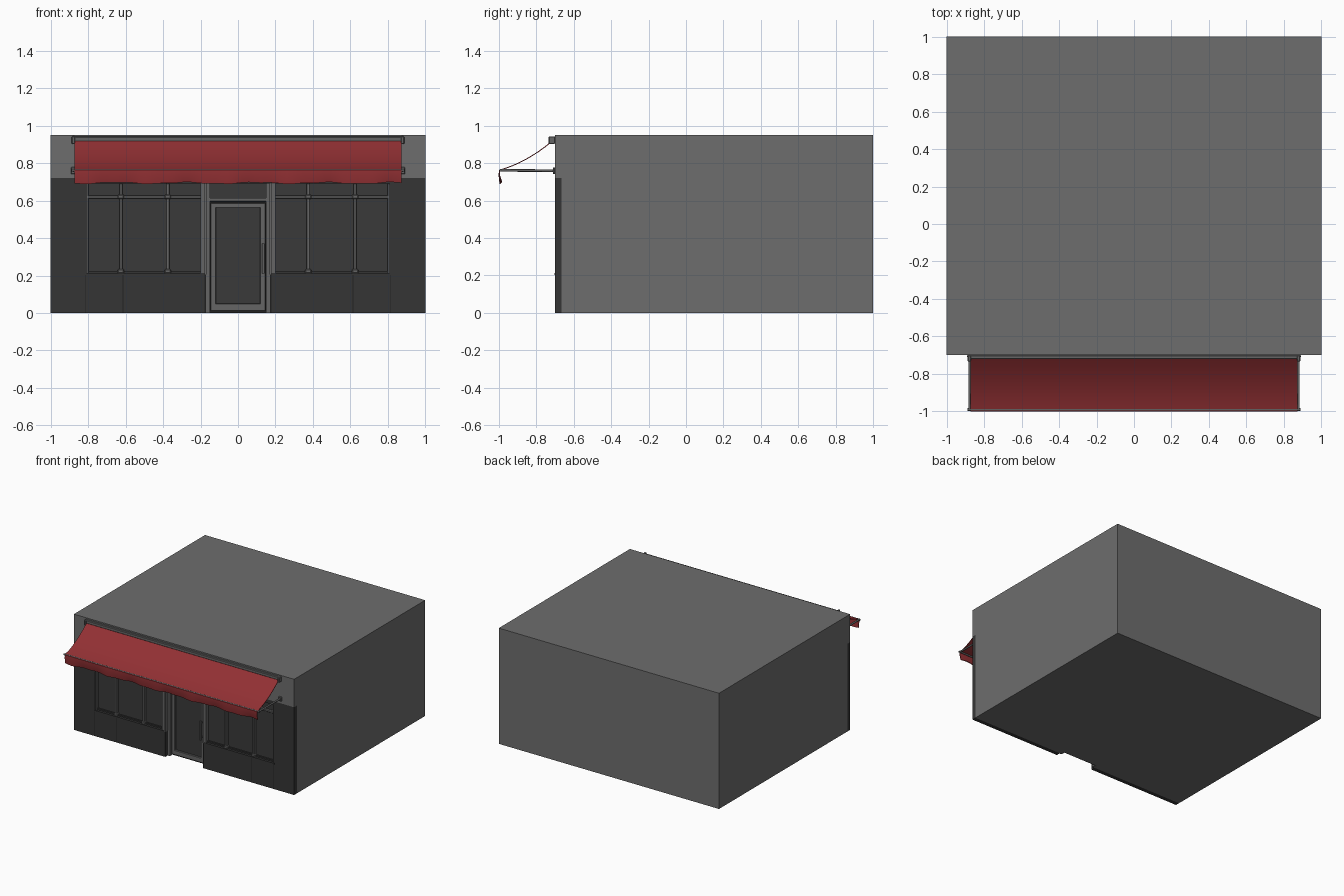
import bpy, bmesh, math
from mathutils import Vector

cube = bpy.data.objects.get("Cube")
if cube:
    bpy.data.objects.remove(cube, do_unlink=True)


def material(name, rgb):
    m = bpy.data.materials.new(name)
    m.use_nodes = True
    m.diffuse_color = (*rgb, 1)
    m.node_tree.nodes["Principled BSDF"].inputs["Base Color"].default_value = (*rgb, 1)
    return m


WALL = material("wall grey", (0.155, 0.155, 0.155))
TRIM = material("trim grey", (0.13, 0.13, 0.13))
DARK = material("charcoal cladding", (0.036, 0.036, 0.036))
GLASS = material("dark glass", (0.042, 0.042, 0.042))
SEAM = material("seam black", (0.015, 0.015, 0.015))
RED = material("awning red", (0.29, 0.03, 0.034))


def finish(name, bm, mat):
    bmesh.ops.recalc_face_normals(bm, faces=bm.faces)
    mesh = bpy.data.meshes.new(name)
    bm.to_mesh(mesh)
    bm.free()
    obj = bpy.data.objects.new(name, mesh)
    bpy.context.collection.objects.link(obj)
    mesh.materials.append(mat)
    return obj


def box(name, x, y, z, mat, bevel=0):
    """Box from (min, max) ranges, with an optional small bevel."""
    bm = bmesh.new()
    bmesh.ops.create_cube(bm, size=1)
    for v in bm.verts:
        v.co = Vector([(r[0] + r[1]) / 2 + c * (r[1] - r[0]) for r, c in zip((x, y, z), v.co)])
    if bevel:
        bmesh.ops.bevel(bm, geom=bm.edges[:], offset=bevel, segments=1, affect='EDGES')
    return finish(name, bm, mat)


def rod(name, a, b, radius, mat):
    a, b = Vector(a), Vector(b)
    bm = bmesh.new()
    bmesh.ops.create_cone(bm, cap_ends=True, segments=10, radius1=radius,
                          radius2=radius, depth=(b - a).length)
    turn = Vector((0, 0, 1)).rotation_difference(b - a)
    for v in bm.verts:
        v.co = turn @ v.co + (a + b) / 2
    obj = finish(name, bm, mat)
    for p in obj.data.polygons:
        p.use_smooth = len(p.vertices) == 4
    return obj


def span(side, a, b):
    return tuple(sorted((side * a, side * b)))


FRONT, FACE, RECESS = -0.70, -0.665, -0.63

# Building block, cut back behind the shopfront and the doorway
body = box("building_body", (-1, 1), (FRONT, 1), (0, 0.95), WALL)
cutters = [box("shopfront_cutter", (-1.1, 1.1), (-0.8, FACE), (-0.1, 0.72), WALL),
           box("doorway_cutter", (-0.17, 0.17), (-0.8, RECESS), (-0.1, 0.70), WALL)]
for cutter in cutters:
    mod = body.modifiers.new("cut", 'BOOLEAN')
    mod.operation = 'DIFFERENCE'
    mod.object = cutter
    mod.solver = 'EXACT'
    bpy.context.view_layer.objects.active = body
    bpy.ops.object.modifier_apply(modifier=mod.name)
    bpy.data.objects.remove(cutter, do_unlink=True)

# Shopfront header
box("header_panel", (-0.82, 0.82), (FRONT, FACE), (0.69, 0.72), DARK)

for s, label in ((1, "left"), (-1, "right")):
    # Cladding around the window
    box(f"{label}_pier", span(s, 0.81, 1), (FRONT, FACE), (0, 0.72), DARK)
    box(f"{label}_stall_riser", span(s, 0.17, 0.81), (FRONT, FACE), (0, 0.205), DARK)
    box(f"{label}_window_sill", span(s, 0.18, 0.82), (FRONT - 0.004, FACE), (0.203, 0.213), DARK)
    for x in (0.612, 0.813):
        box(f"{label}_riser_seam", span(s, x, x + 0.004), (FRONT - 0.001, FACE), (0, 0.203), SEAM)

    # Window glass and glazing bars
    box(f"{label}_window_glass", span(s, 0.19, 0.81), (FACE - 0.006, FACE), (0.205, 0.69), GLASS)
    bars = (0.375, 0.625)
    for x in bars:
        box(f"{label}_mullion", span(s, x - 0.008, x + 0.008), (-0.692, FACE), (0.21, 0.69), TRIM, 0.002)
        for z in (0.222, 0.62):
            box(f"{label}_mullion_collar", span(s, x - 0.017, x + 0.017), (-0.697, FACE),
                (z - 0.012, z + 0.012), TRIM, 0.005)
    box(f"{label}_transom_bar", span(s, 0.19, 0.81), (-0.690, FACE), (0.612, 0.627), TRIM, 0.002)
    box(f"{label}_bottom_bar", span(s, 0.19, 0.81), (-0.684, FACE), (0.213, 0.224), DARK)
    box(f"{label}_end_bar", span(s, 0.798, 0.812), (-0.690, FACE), (0.21, 0.69), TRIM, 0.002)

    # Door jambs
    box(f"{label}_door_pilaster", span(s, 0.168, 0.2), (FRONT, RECESS), (0.205, 0.70), TRIM)
    box(f"{label}_pilaster_groove", span(s, 0.176, 0.18), (FRONT - 0.001, FACE), (0.0, 0.70), SEAM)
    box(f"{label}_door_jamb", span(s, 0.15, 0.17), (-0.67, RECESS), (0, 0.70), TRIM)

    # Door stiles and awning arm
    box(f"{label}_door_stile", span(s, 0.118, 0.147), (-0.652, RECESS), (0.012, 0.585), TRIM, 0.002)
    x = s * 0.878
    rod(f"{label}_awning_arm", (x, FRONT, 0.76), (x, -0.995, 0.762), 0.007, TRIM)
    box(f"{label}_arm_bracket", span(s, 0.866, 0.892), (-0.712, FRONT), (0.742, 0.778), TRIM, 0.003)
    box(f"{label}_housing_cap", span(s, 0.87, 0.888), (-0.735, FRONT), (0.902, 0.944), TRIM, 0.004)

# Door
box("door_glass", (-0.12, 0.12), (-0.638, RECESS), (0.04, 0.57), GLASS)
box("door_top_rail", (-0.147, 0.147), (-0.652, RECESS), (0.562, 0.587), TRIM, 0.002)
box("door_bottom_rail", (-0.147, 0.147), (-0.652, RECESS), (0.012, 0.05), TRIM, 0.002)
box("door_gap", (-0.15, 0.15), (-0.636, RECESS), (0.0, 0.60), SEAM)
box("door_lintel", (-0.152, 0.152), (-0.668, RECESS), (0.595, 0.615), TRIM, 0.002)
box("door_fanlight", (-0.15, 0.15), (-0.638, RECESS), (0.615, 0.70), GLASS)
rod("door_handle", (0.135, -0.68, 0.21), (0.135, -0.68, 0.37), 0.007, TRIM)
for z in (0.23, 0.35):
    rod("door_handle_mount", (0.135, -0.68, z), (0.135, -0.648, z), 0.005, TRIM)

# Awning housing
box("awning_housing", (-0.875, 0.875), (-0.722, FRONT), (0.915, 0.942), TRIM, 0.004)
rod("awning_front_bar", (-0.888, -0.99, 0.762), (0.888, -0.99, 0.762), 0.007, TRIM)

# Awning cloth: a sagging slope with a gently rippled valance
COLS, SLOPE = 60, 8
bm = bmesh.new()
rows = []
for i in range(COLS + 1):
    x = -0.873 + 1.746 * i / COLS
    wave = math.sin(x * 17) + 0.5 * math.sin(x * 41)
    path = []
    for j in range(SLOPE + 1):
        t = j / SLOPE
        path.append((-0.715 - 0.283 * t, 0.918 - 0.155 * t - 0.08 * t * (1 - t)))
    path += [(-0.998 + 0.001 * wave, 0.735), (-0.990 + 0.003 * wave, 0.694 + 0.004 * wave)]
    rows.append([bm.verts.new((x, y, z)) for y, z in path])
for a, b in zip(rows, rows[1:]):
    for j in range(len(a) - 1):
        bm.faces.new((a[j], b[j], b[j + 1], a[j + 1]))
awning = finish("awning_cloth", bm, RED)
solid = awning.modifiers.new("thickness", 'SOLIDIFY')
solid.thickness = 0.005
solid.offset = 0
bpy.context.view_layer.objects.active = awning
awning.select_set(True)
bpy.ops.object.modifier_apply(modifier=solid.name)
bpy.ops.object.shade_smooth_by_angle(angle=math.radians(35))
awning.select_set(False)
